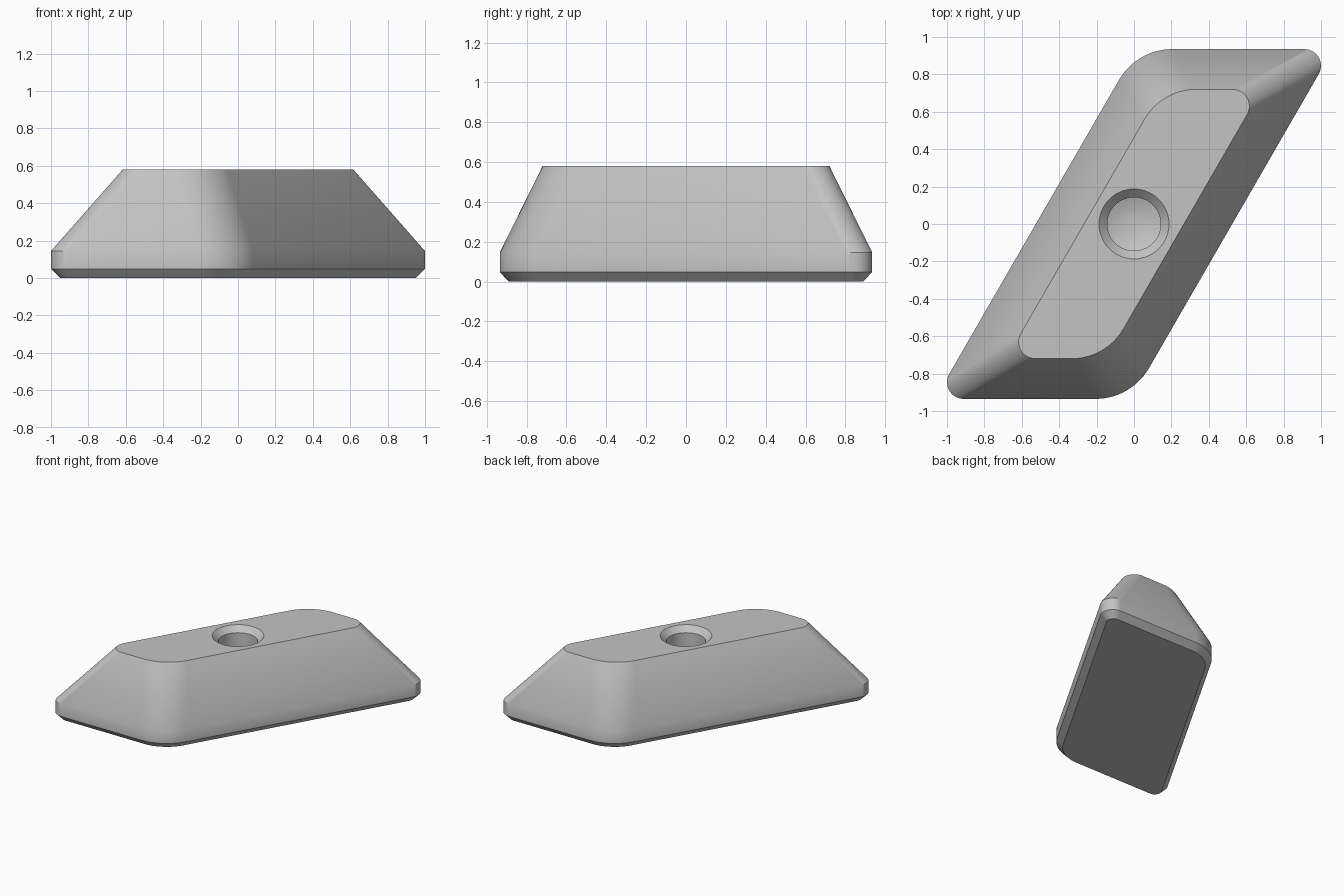
import bpy
import bmesh
from math import sin, cos, pi, sqrt, radians

cube = bpy.data.objects.get("Cube")
if cube:
    bpy.data.objects.remove(cube, do_unlink=True)

grey = bpy.data.materials.new("plain grey")
grey.use_nodes = True
colour = (0.55, 0.55, 0.55, 1)
grey.diffuse_color = colour
grey.node_tree.nodes["Principled BSDF"].inputs["Base Color"].default_value = colour

ROOT3 = sqrt(3)
STEPS = 14


def outline(half_width, half_depth, small, large):
    """Slanted parallelogram with small acute and large obtuse corner radii."""
    lean = half_depth / ROOT3
    corners = [
        (half_width + lean - ROOT3 * small, half_depth - small, small, -30, 90),
        (-half_width + lean + large / ROOT3, half_depth - large, large, 90, 150),
    ]
    half = []
    for cx, cy, radius, start, end in corners:
        for i in range(STEPS + 1):
            a = radians(start + (end - start) * i / STEPS)
            half.append((cx + radius * cos(a), cy + radius * sin(a)))
    return half + [(-x, -y) for x, y in half]


def circle(radius, count=64):
    return [(radius * cos(2 * pi * i / count), radius * sin(2 * pi * i / count))
            for i in range(count)]


bm = bmesh.new()


def ring(points, z):
    return [bm.verts.new((x, y, z)) for x, y in points]


def loft(rings):
    for low, high in zip(rings, rings[1:]):
        n = len(low)
        for i in range(n):
            j = (i + 1) % n
            bm.faces.new((low[i], low[j], high[j], high[i]))


# Body: bottom chamfer, upright band, sloping sides
base = outline(0.525, 0.935, 0.089, 0.33)
body = [ring(outline(0.473, 0.89, 0.05, 0.285), 0),
        ring(base, 0.048),
        ring(base, 0.145),
        ring(outline(0.267, 0.72, 0.09, 0.32), 0.58)]
loft(body)
bm.faces.new(body[0][::-1])

# Blind hole: countersink, straight wall, slightly dished floor
hole = [ring(circle(r), z) for r, z in
        [(0.187, 0.58), (0.143, 0.536), (0.143, 0.22), (0.1, 0.205), (0.05, 0.196)]]
loft(hole)
bm.faces.new(hole[-1])

# Flat top around the hole
rim = set(body[-1]) | set(hole[0])
edges = [e for e in bm.edges if e.is_boundary and all(v in rim for v in e.verts)]
bmesh.ops.triangle_fill(bm, use_beauty=True, use_dissolve=False, edges=edges)
bmesh.ops.recalc_face_normals(bm, faces=bm.faces[:])

mesh = bpy.data.meshes.new("slanted_block")
bm.to_mesh(mesh)
bm.free()
mesh.materials.append(grey)
block = bpy.data.objects.new("slanted_block", mesh)
bpy.context.collection.objects.link(block)

bpy.ops.object.select_all(action='DESELECT')
block.select_set(True)
bpy.context.view_layer.objects.active = block
bpy.ops.object.shade_smooth_by_angle(angle=radians(32))
